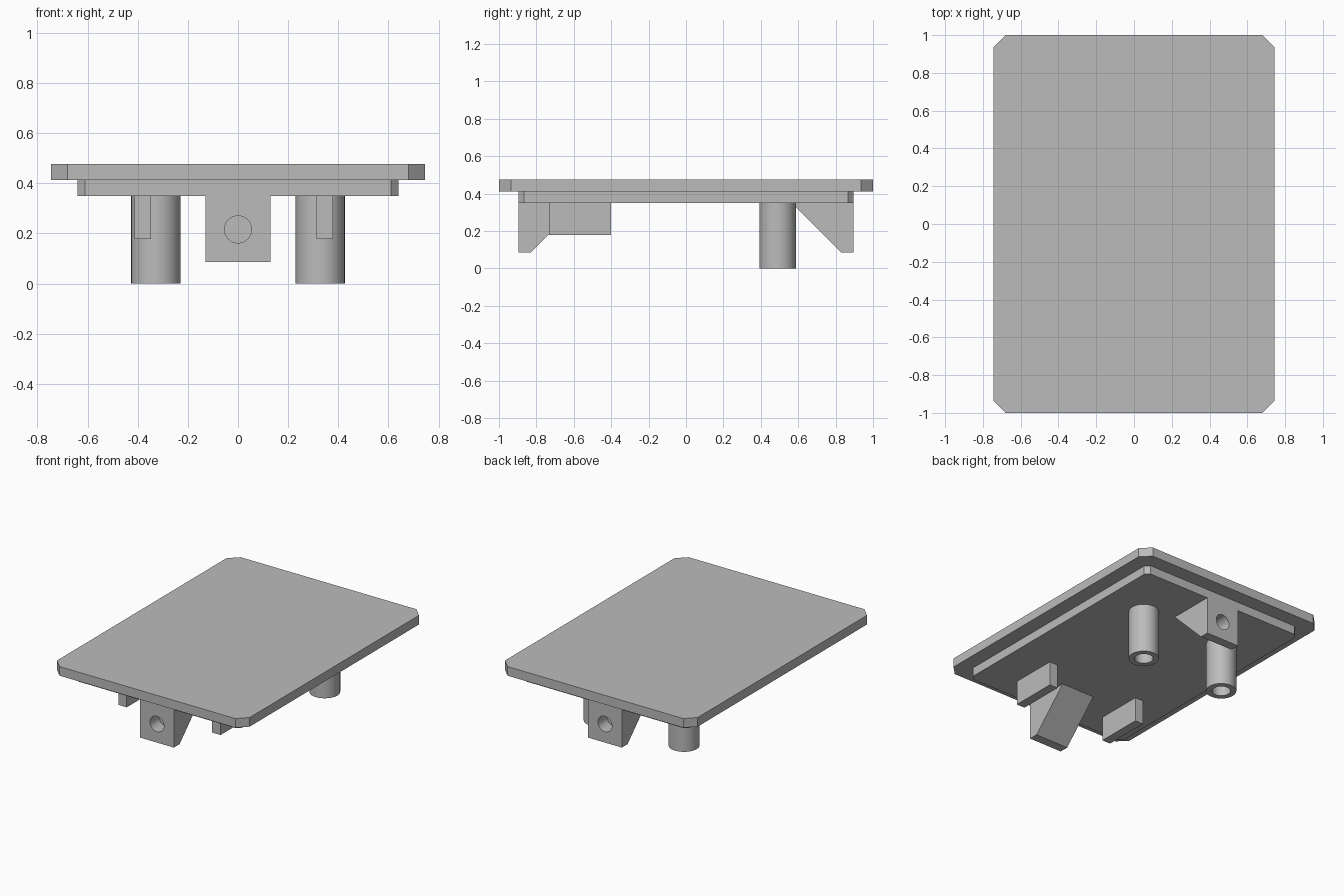
import bpy
import bmesh
from math import pi
from mathutils import Matrix, Vector

default = bpy.data.objects.get("Cube")
if default:
    bpy.data.objects.remove(default, do_unlink=True)

GREY = (0.5, 0.5, 0.5, 1.0)
grey = bpy.data.materials.new("plain grey")
grey.use_nodes = True
grey.diffuse_color = GREY
grey.node_tree.nodes["Principled BSDF"].inputs["Base Color"].default_value = GREY


def finish(name, bm):
    """Turn a bmesh into a named grey object."""
    bmesh.ops.recalc_face_normals(bm, faces=bm.faces)
    mesh = bpy.data.meshes.new(name)
    bm.to_mesh(mesh)
    bm.free()
    mesh.materials.append(grey)
    obj = bpy.data.objects.new(name, mesh)
    bpy.context.collection.objects.link(obj)
    return obj


def activate(obj):
    bpy.ops.object.select_all(action="DESELECT")
    obj.select_set(True)
    bpy.context.view_layer.objects.active = obj


def prism(name, outline, extrude):
    """Extrude a closed outline along a vector."""
    bm = bmesh.new()
    face = bm.faces.new([bm.verts.new(p) for p in outline])
    new = bmesh.ops.extrude_face_region(bm, geom=[face], use_keep_orig=True)
    verts = [v for v in new["geom"] if isinstance(v, bmesh.types.BMVert)]
    bmesh.ops.translate(bm, verts=verts, vec=Vector(extrude))
    return finish(name, bm)


def clipped_plate(name, hx, hy, cut, z0, z1):
    """Rectangular plate with chamfered corners."""
    outline = []
    for sx, sy in ((1, 1), (-1, 1), (-1, -1), (1, -1)):
        corner = [(sx * hx, sy * (hy - cut), z0), (sx * (hx - cut), sy * hy, z0)]
        outline += corner if sx * sy > 0 else corner[::-1]
    return prism(name, outline, (0, 0, z1 - z0))


def box(name, x0, x1, y0, y1, z0, z1):
    return prism(name, [(x0, y0, z0), (x1, y0, z0), (x1, y1, z0), (x0, y1, z0)],
                 (0, 0, z1 - z0))


# Stepped lid
UNDERSIDE = 0.35
clipped_plate("top_plate", 0.745, 1.0, 0.065, 0.412, 0.476)
clipped_plate("inner_plate", 0.64, 0.895, 0.03, UNDERSIDE, 0.412)

# Wedge brackets at both ends, each with a blind screw hole in its outer face
for name, s in (("front_bracket", -1), ("back_bracket", 1)):
    profile = [(0.895, UNDERSIDE), (0.895, 0.086), (0.83, 0.086), (0.566, UNDERSIDE)]
    bracket = prism(name, [(-0.13, s * y, z) for y, z in profile], (0.26, 0, 0))
    bm = bmesh.new()
    bmesh.ops.create_cone(bm, cap_ends=True, segments=48, radius1=0.054, radius2=0.054,
                          depth=0.2, matrix=Matrix.Translation((0, s * 0.895, 0.216))
                          @ Matrix.Rotation(pi / 2, 4, "X"))
    cutter = finish("hole_cutter", bm)
    cutter.hide_render = True
    cut = bracket.modifiers.new("screw hole", "BOOLEAN")
    cut.operation = "DIFFERENCE"
    cut.solver = "EXACT"
    cut.object = cutter
    activate(bracket)
    bpy.ops.object.modifier_apply(modifier=cut.name)
    bpy.data.objects.remove(cutter, do_unlink=True)
    bpy.ops.object.shade_smooth_by_angle(angle=pi / 6)

# Hollow round posts near the back
for name, x in (("left_post", 0.328), ("right_post", -0.328)):
    profile = [(0, 0.3), (0.06, 0.3), (0.06, 0), (0.098, 0), (0.098, UNDERSIDE), (0, UNDERSIDE)]
    bm = bmesh.new()
    verts = [bm.verts.new((x + r, 0.49, z)) for r, z in profile]
    edges = [bm.edges.new(pair) for pair in zip(verts, verts[1:])]
    bmesh.ops.spin(bm, geom=verts + edges, cent=(x, 0.49, 0), axis=(0, 0, 1),
                   angle=2 * pi, steps=48)
    bmesh.ops.remove_doubles(bm, verts=bm.verts, dist=0.0005)
    activate(finish(name, bm))
    bpy.ops.object.shade_smooth_by_angle(angle=pi / 6)

# Locating ribs near the front
for name, x in (("left_rib", 0.313), ("right_rib", -0.412)):
    box(name, x, x + 0.065, -0.733, -0.4, 0.178, UNDERSIDE)
